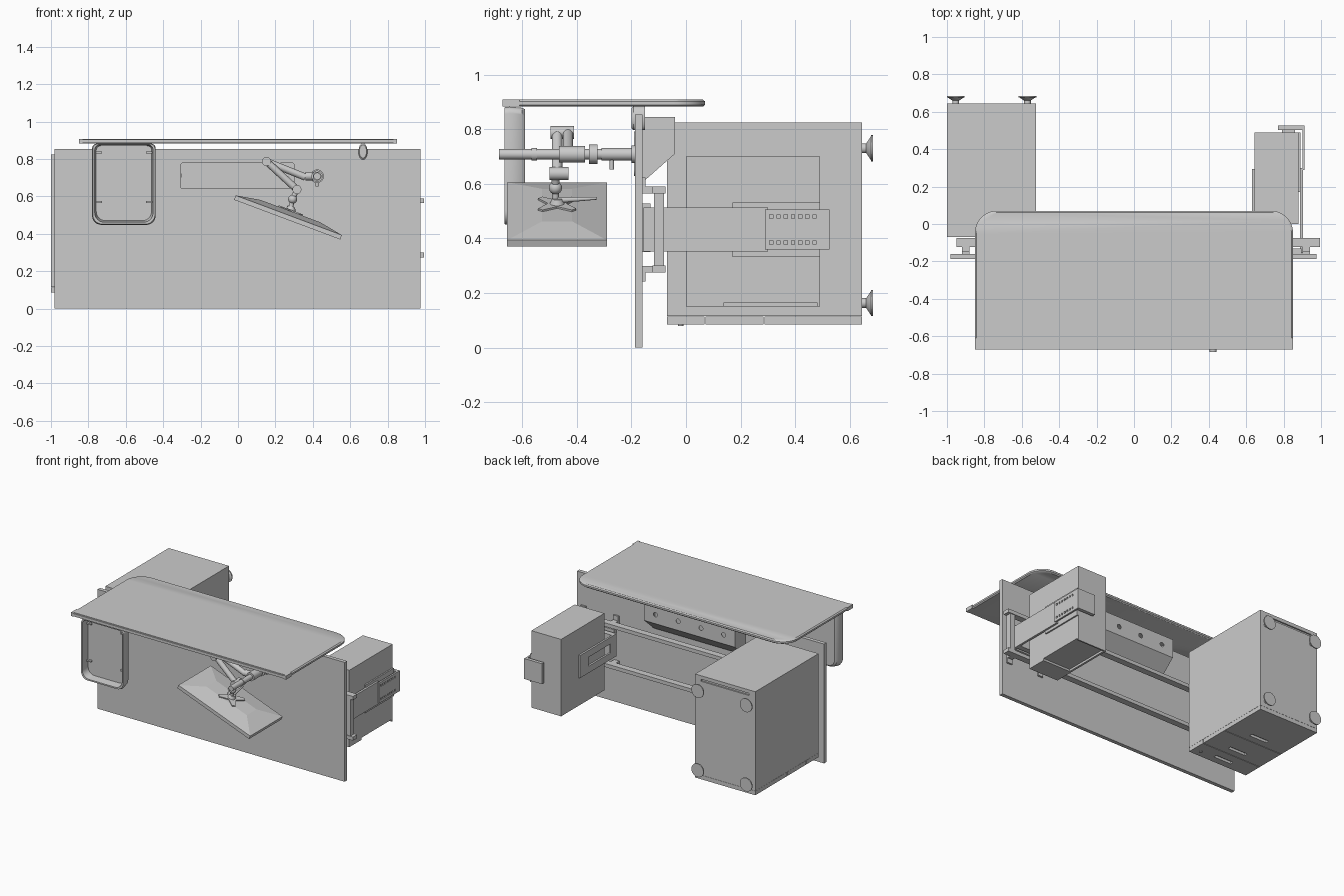
import bpy, bmesh, math
from mathutils import Vector, Matrix

if "Cube" in bpy.data.objects:
    bpy.data.objects.remove(bpy.data.objects["Cube"])


def finish(name, bm, smooth=False):
    bmesh.ops.recalc_face_normals(bm, faces=bm.faces[:])
    me = bpy.data.meshes.new(name)
    bm.to_mesh(me)
    bm.free()
    ob = bpy.data.objects.new(name, me)
    bpy.context.collection.objects.link(ob)
    bpy.context.view_layer.objects.active = ob
    if smooth:
        bpy.ops.object.select_all(action='DESELECT')
        ob.select_set(True)
        bpy.ops.object.shade_smooth_by_angle(angle=math.radians(35))
    return ob


def add_box(bm, x, y, z):
    c = Vector((sum(x) / 2, sum(y) / 2, sum(z) / 2))
    s = (x[1] - x[0], y[1] - y[0], z[1] - z[0])
    bmesh.ops.create_cube(bm, size=1, matrix=Matrix.Translation(c) @ Matrix.Diagonal((*s, 1)))


def box(name, x, y, z):
    bm = bmesh.new()
    add_box(bm, x, y, z)
    return finish(name, bm)


def add_rod(bm, a, b, r, r2=None, n=24):
    a, b = Vector(a), Vector(b)
    d = b - a
    m = Matrix.Translation((a + b) / 2) @ d.to_track_quat('Z', 'Y').to_matrix().to_4x4()
    bmesh.ops.create_cone(bm, cap_ends=True, segments=n, radius1=r,
                          radius2=r if r2 is None else r2, depth=d.length, matrix=m)


def rods(name, items):
    bm = bmesh.new()
    for it in items:
        add_rod(bm, *it)
    return finish(name, bm, True)


def cut(ob, boxes=(), holes=()):
    bm = bmesh.new()
    for b in boxes:
        add_box(bm, *b)
    for h in holes:
        add_rod(bm, *h)
    cutter = finish("cutter", bm)
    cutter.hide_render = True
    m = ob.modifiers.new("cut", 'BOOLEAN')
    m.object, m.solver = cutter, 'EXACT'
    bpy.context.view_layer.objects.active = ob
    bpy.ops.object.modifier_apply(modifier="cut")
    bpy.data.objects.remove(cutter)


def outline(x0, x1, y0, y1, radii, n=8):
    # rounded rectangle, radii start at lower left and run anticlockwise
    pts = []
    corners = [(x0, y0, 1, 1), (x1, y0, -1, 1), (x1, y1, -1, -1), (x0, y1, 1, -1)]
    for k, ((cx, cy, sx, sy), r) in enumerate(zip(corners, radii)):
        if r == 0:
            pts.append((cx, cy))
            continue
        for i in range(n + 1):
            t = math.pi * (1 + k / 2 + i / n / 2)
            pts.append((cx + sx * r + r * math.cos(t), cy + sy * r + r * math.sin(t)))
    return pts


def loft(name, rings, smooth=True, closed=False):
    bm = bmesh.new()
    vs = [[bm.verts.new(p) for p in ring] for ring in rings]
    n = len(vs[0])
    for a, b in zip(vs, vs[1:] + (vs[:1] if closed else [])):
        for i in range(n):
            bm.faces.new((a[i], a[(i + 1) % n], b[(i + 1) % n], b[i]))
    if not closed:
        bm.faces.new(vs[0])
        bm.faces.new(vs[-1])
    return finish(name, bm, smooth)


# Desk panel standing on its edge, with a framed cable flap
desk = box("desk_panel", (-0.98, 0.975), (-0.187, -0.16), (0, 0.853))
cut(desk, [((-0.31, 0.305), (-0.2, -0.181), (0.64, 0.78))])
ring = lambda d, y: [(u, y, v) for u, v in outline(-0.32 + d, 0.315 - d, 0.628 + d, 0.792 - d, [0.025 - d] * 4)]
loft("flap_frame", [ring(0, -0.183), ring(0, -0.19), ring(0.014, -0.19), ring(0.014, -0.183)], closed=True)
box("cable_flap", (-0.302, 0.297), (-0.186, -0.18), (0.648, 0.772))
box("flap_catch", (-0.302, -0.27), (-0.19, -0.185), (0.7, 0.722))

# Long rounded screen board with edge channel
rows = [(0.008, 0.882), (0, 0.889), (0, 0.901), (0.008, 0.908)]
loft("screen_board", [[(u, v, z) for u, v in outline(-0.85 + d, 0.85 - d, -0.662, 0.07 - d, (0, 0, 0.115, 0.115), 12)]
                      for d, z in rows])
box("screen_edge_channel", (-0.835, 0.835), (-0.672, -0.655), (0.885, 0.905))
for s in (-1, 1):
    box("screen_end_cap", sorted((s * 0.832, s * 0.851)), (-0.672, -0.61), (0.882, 0.908))
    # Oval clamps joining board and desk panel
    loft("screen_clamp", [[(s * 0.668 + 0.024 * k * math.cos(t), y, 0.84 + 0.044 * k * math.sin(t))
                           for t in [i * math.tau / 24 for i in range(24)]]
                          for k, y in ((0.8, -0.2), (1, -0.193), (1, -0.15))])

# Hanging accessory tray with a dished front
r = lambda d, y: [(u, y, v) for u, v in outline(-0.78 + d, -0.44 - d, 0.448 + d, 0.882 - d * 0.5,
                                                (0.05, 0.05, 0.025, 0.025))]
loft("accessory_tray", [r(0.018, -0.59), r(0.008, -0.6), r(0, -0.645), r(0.004, -0.664), r(0.014, -0.664),
                        r(0.022, -0.61)])
for x in (-0.745, -0.475):
    for z in (0.57, 0.835):
        box("tray_clip", (x - 0.018, x + 0.018), (-0.625, -0.608), (z - 0.005, z + 0.005))

# Drawer pedestal
body = box("pedestal_body", (-1, -0.523), (-0.07, 0.645), (0.115, 0.825))
cut(body, [((-0.95, -0.57), (0.635, 0.66), (0.785, 0.8))])
for y0, y1 in ((-0.07, 0.068), (0.072, 0.283), (0.287, 0.645)):
    d = box("drawer_front", (-1, -0.523), (y0, y1), (0.085, 0.114))
    cut(d, [((-0.83, -0.69), (y0 + 0.05, y0 + 0.075), (0.07, 0.103))])
rods("drawer_lock", [((-0.58, -0.02, 0.079), (-0.58, -0.02, 0.1), 0.01)])
for x in (-0.953, -0.57):
    for z in (0.163, 0.73):
        rods("pedestal_foot", [((x, 0.64, z), (x, 0.665, z), 0.018),
                               ((x, 0.66, z), (x, 0.678, z), 0.018, 0.045),
                               ((x, 0.677, z), (x, 0.685, z), 0.048)])

# Frame rails with uprights and hooks
for z, s in ((0.287, -1), (0.577, 1)):
    box("frame_rail", (-0.95, 0.995), (-0.122, -0.075), (z - 0.013, z + 0.013))
    for x in (-0.9, 0.66, 0.92):
        box("rail_spacer", (x - 0.02, x + 0.02), (-0.162, -0.12), (z - 0.012, z + 0.012))
        box("rail_hook", (x - 0.02, x + 0.02), (-0.162, -0.148), sorted((z, z + s * 0.045)))
for x in (-0.93, 0.955):
    box("frame_upright", (x - 0.02, x + 0.018), (-0.118, -0.08), (0.29, 0.575))

# Cable trough: bent sheet with closed ends and round holes
prof = [(-0.16, 0.845), (-0.04, 0.845), (-0.04, 0.71), (-0.15, 0.613), (-0.16, 0.613),
        (-0.16, 0.617), (-0.152, 0.617), (-0.044, 0.712), (-0.044, 0.841), (-0.16, 0.841)]
trough = loft("cable_trough", [[(x, y, z) for y, z in prof] for x in (-0.36, 0.36)], False)
cut(trough, holes=[((x, -0.06, 0.775), (x, -0.02, 0.775), 0.016) for x in (-0.27, -0.09, 0.09, 0.27)])
for x in (-0.36, 0.356):
    loft("trough_end", [[(u, y, z) for y, z in prof[:5]] for u in (x, x + 0.004)], False)

# Computer case, recessed bottom
case = box("computer_case", (0.645, 0.88), (0, 0.49), (0.15, 0.7))
cut(case, [((0.66, 0.89), (0.14, 0.48), (0.14, 0.165))])

# Computer holder: side arms, wrap-around end plate and backing
box("holder_arm", (0.887, 0.903), (-0.155, 0.3), (0.352, 0.513))
slide = box("holder_slide", (0.9, 0.912), (0.29, 0.522), (0.36, 0.506))
cut(slide, [((0.89, 0.92), (y - 0.006, y + 0.006), (z - 0.007, z + 0.007))
            for z in (0.385, 0.48) for y in [0.312 + i * 0.0265 for i in range(7)]])
box("holder_end_plate", (0.77, 0.912), (0.502, 0.526), (0.36, 0.506))
box("holder_pad", (0.79, 0.86), (0.488, 0.504), (0.38, 0.486))
box("holder_side_pad", (0.878, 0.89), (0.17, 0.49), (0.332, 0.532))
box("holder_back", (0.632, 0.9), (-0.118, -0.08), (0.352, 0.513))
box("holder_mount", (0.66, 0.895), (-0.162, -0.13), (0.35, 0.528))
strap = box("holder_strap", (0.632, 0.645), (-0.08, 0.295), (0.352, 0.513))
cut(strap, [((0.62, 0.66), (-0.05, 0.2), (0.4, 0.465))])

# Monitor pole with collars
px, pz = 0.423, 0.708
rods("monitor_pole", [((px, -0.684, pz), (px, -0.187, pz), 0.019)])
for a, b, rad in ((-0.2, -0.186, 0.032), (-0.31, -0.2, 0.023), (-0.355, -0.325, 0.036),
                  (-0.465, -0.37, 0.03), (-0.565, -0.545, 0.023)):
    rods("pole_collar", [((px, a, pz), (px, b, pz), rad)])
rods("collar_lever", [((px, -0.272, pz), (px, -0.272, pz - 0.055), 0.008)])

# Folding monitor arm
elbow, wrist, head = (0.152, 0.787), (0.315, 0.637), (0.292, 0.585)
at = lambda p, y: (p[0], y, p[1])
rods("lower_arm", [((px, -0.432, pz), (0.36, -0.432, pz), 0.022),
                   ((0.36, -0.432, 0.703), at(elbow, -0.432), 0.019)])
rods("upper_arm", [(at(elbow, -0.472), at(wrist, -0.472), 0.019)])
rods("elbow_joint", [(at(elbow, -0.497), at(elbow, -0.41), 0.024)])
rods("wrist_joint", [(at(wrist, -0.5), at(wrist, -0.43), 0.024)])
rods("neck", [(at(wrist, -0.478), at(head, -0.478), 0.014), (at(head, -0.478), (0.283, -0.478, 0.54), 0.012)])
bm = bmesh.new()
bmesh.ops.create_uvsphere(bm, u_segments=20, v_segments=12, radius=0.024, matrix=Matrix.Translation(at(head, -0.478)))
finish("head_ball", bm, True)

# Tilted monitor with tapered back and cross-shaped mount
tilt = Matrix.Translation((0.267, -0.472, 0.488)) @ Matrix.Rotation(math.radians(20.5), 4, 'Y')
rect = lambda a, b, z: [(-a, -b, z), (a, -b, z), (a, b, z), (-a, b, z)]
parts = [loft("monitor", [rect(0.285, 0.168, -0.008), rect(0.292, 0.172, -0.013), rect(0.303, 0.183, -0.013),
                          rect(0.303, 0.183, 0.012), rect(0.17, 0.055, 0.036)], False)]
star = []
for i in range(4):
    t = math.pi * (0.25 + i / 2)
    for dt, rad in ((-0.13, 0.088), (0.13, 0.088), (math.pi / 4, 0.034)):
        star.append((rad * math.cos(t + dt), rad * math.sin(t + dt)))
parts.append(loft("mount_plate", [[(u, v, z) for u, v in star] for z in (0.036, 0.043)], False))
parts.append(rods("mount_boss", [((0, 0, 0.04), (0, 0, 0.062), 0.028, 0.018)]))
parts.append(rods("mount_lever", [((0, 0, 0.055), (-0.02, 0.145, 0.055), 0.011, 0.005)]))
for p in parts:
    p.matrix_world = tilt
